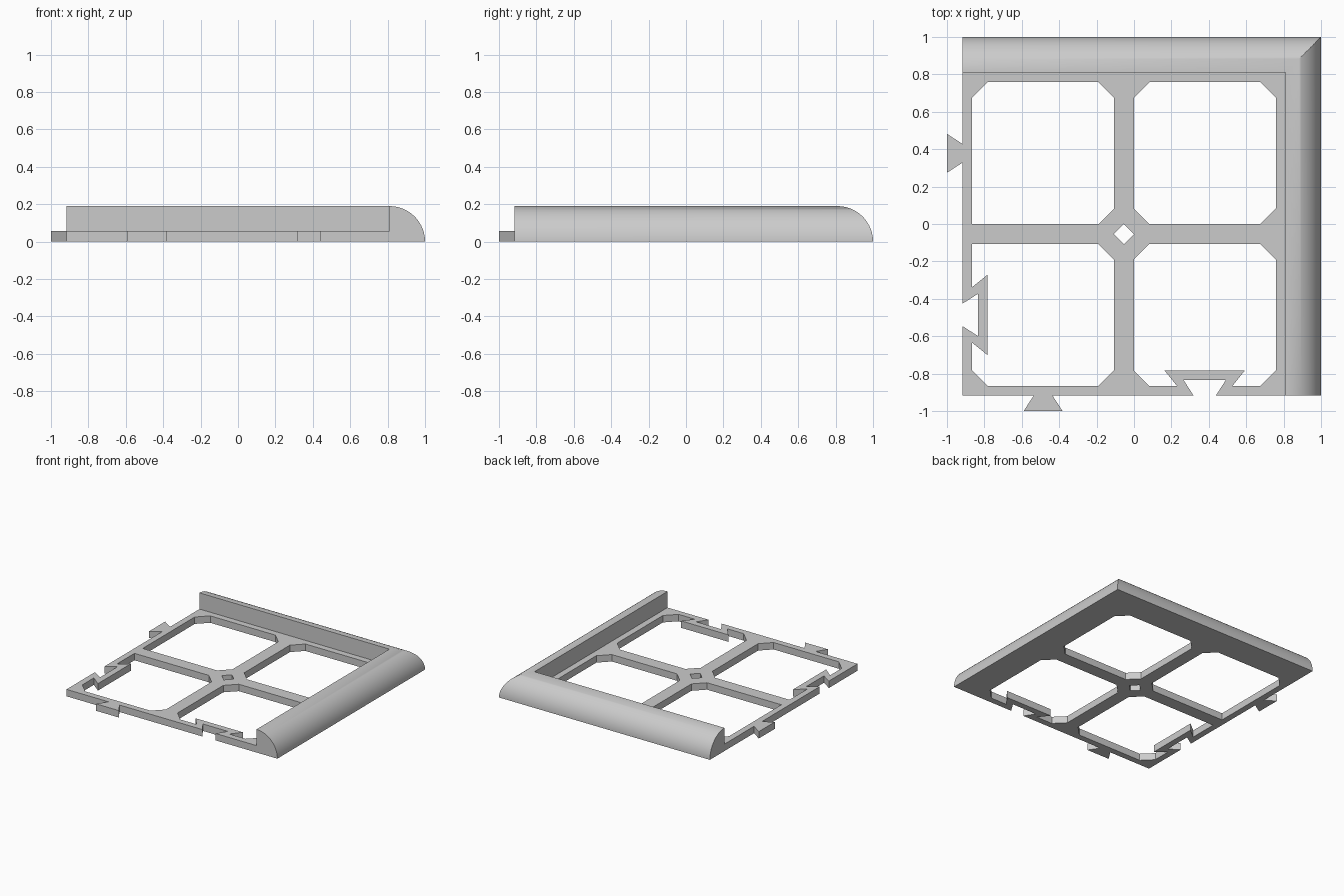
import bpy
import bmesh
from math import sin, cos, pi

cube = bpy.data.objects.get("Cube")
if cube:
    bpy.data.objects.remove(cube)

grey = bpy.data.materials.new("plain_grey")
grey.use_nodes = True
COLOUR = (0.6, 0.6, 0.6, 1)
grey.diffuse_color = COLOUR
grey.node_tree.nodes["Principled BSDF"].inputs["Base Color"].default_value = COLOUR

CENTRE = -0.054             # middle of the frame in x and y
EDGE = 0.863                # frame centre to outer edge
INNER, OUTER = 0.053, 0.812  # limits of each opening
CHAMFER = 0.083
THICK = 0.057
JOINT = 0.432               # frame centre to middle of plug or socket
RADIUS = 0.19               # rounded rim
RIM = 1 - RADIUS


def turn(points, quarter_turns):
    """Rotate points clockwise about the frame centre."""
    for _ in range(quarter_turns):
        points = [(y, -x) for x, y in points]
    return points


def dovetail(u, v, near, far, depth):
    """Four points of a flared step along a bottom edge, left to right."""
    return [(u - near, v), (u - far, v + depth), (u + far, v + depth), (u + near, v)]


def opening(quarter_turns, socket=False, square_corner=None):
    """Chamfered opening, with the socket wall standing into it."""
    corners = [(INNER, -OUTER), (OUTER, -OUTER), (OUTER, -INNER), (INNER, -INNER)]
    leaving = [(1, 0), (0, 1), (-1, 0), (0, -1)]
    points = []
    for i, (x, y) in enumerate(corners):
        if i == square_corner:
            points.append((x, y))
        else:
            (ex, ey), (lx, ly) = leaving[i - 1], leaving[i]
            points.append((x - ex * CHAMFER, y - ey * CHAMFER))
            points.append((x + lx * CHAMFER, y + ly * CHAMFER))
        if i == 0 and socket:
            points += dovetail(JOINT, -OUTER, 0.148, 0.215, CHAMFER)
    return turn(points, quarter_turns)


# Flat frame with plugs, sockets and openings
side = (dovetail(-JOINT, -EDGE, 0.05, 0.104, -0.083)
        + dovetail(JOINT, -EDGE, 0.06, 0.113, 0.083))
far = RIM - CENTRE
outline = turn(side, 1) + [(-EDGE, -EDGE)] + side + [(far, -EDGE), (far, far), (-EDGE, far)]
diamond = [turn([(0.054, 0)], k)[0] for k in range(4)]
loops = [outline, diamond, opening(0, True), opening(1, True, 0),
         opening(2, False, 2), opening(3)]

curve = bpy.data.curves.new("frame_outline", "CURVE")
curve.dimensions = "2D"
curve.fill_mode = "BOTH"
curve.extrude = THICK / 2
for loop in loops:
    spline = curve.splines.new("POLY")
    spline.points.add(len(loop) - 1)
    spline.use_cyclic_u = True
    for p, (x, y) in zip(spline.points, loop):
        p.co = (x + CENTRE, y + CENTRE, 0, 1)
helper = bpy.data.objects.new("frame_outline", curve)
bpy.context.collection.objects.link(helper)
mesh = bpy.data.meshes.new_from_object(helper.evaluated_get(bpy.context.evaluated_depsgraph_get()))
bpy.data.objects.remove(helper)
bm = bmesh.new()
bm.from_mesh(mesh)
bmesh.ops.remove_doubles(bm, verts=bm.verts, dist=0.0001)
bmesh.ops.translate(bm, verts=bm.verts, vec=(0, 0, THICK / 2))
bmesh.ops.recalc_face_normals(bm, faces=bm.faces)
for face in bm.faces:
    face.smooth = False
bm.to_mesh(mesh)
bm.free()
mesh.materials.clear()
mesh.materials.append(grey)
frame = bpy.data.objects.new("base_frame", mesh)
bpy.context.collection.objects.link(frame)

# Quarter-round rim, mitred at the back left corner
STEPS = 24
profile = [(0, 0)] + [(RADIUS * sin(a), RADIUS * cos(a))
                      for a in (pi / 2 * i / STEPS for i in range(STEPS + 1))]
start = CENTRE - EDGE
bm = bmesh.new()
sections = [[bm.verts.new(place(RIM + d) + (z,)) for d, z in profile]
            for place in (lambda r: (start, r), lambda r: (r, r), lambda r: (r, start))]
count = len(profile)
for a, b in zip(sections, sections[1:]):
    for i in range(count):
        j = (i + 1) % count
        bm.faces.new((a[i], a[j], b[j], b[i]))
bm.faces.new(sections[0])
bm.faces.new(sections[-1])
bmesh.ops.recalc_face_normals(bm, faces=bm.faces)
mesh = bpy.data.meshes.new("rounded_rim")
bm.to_mesh(mesh)
bm.free()
mesh.materials.append(grey)
rim = bpy.data.objects.new("rounded_rim", mesh)
bpy.context.collection.objects.link(rim)
bpy.ops.object.select_all(action="DESELECT")
rim.select_set(True)
bpy.context.view_layer.objects.active = rim
bpy.ops.object.shade_smooth_by_angle(angle=pi / 6)
